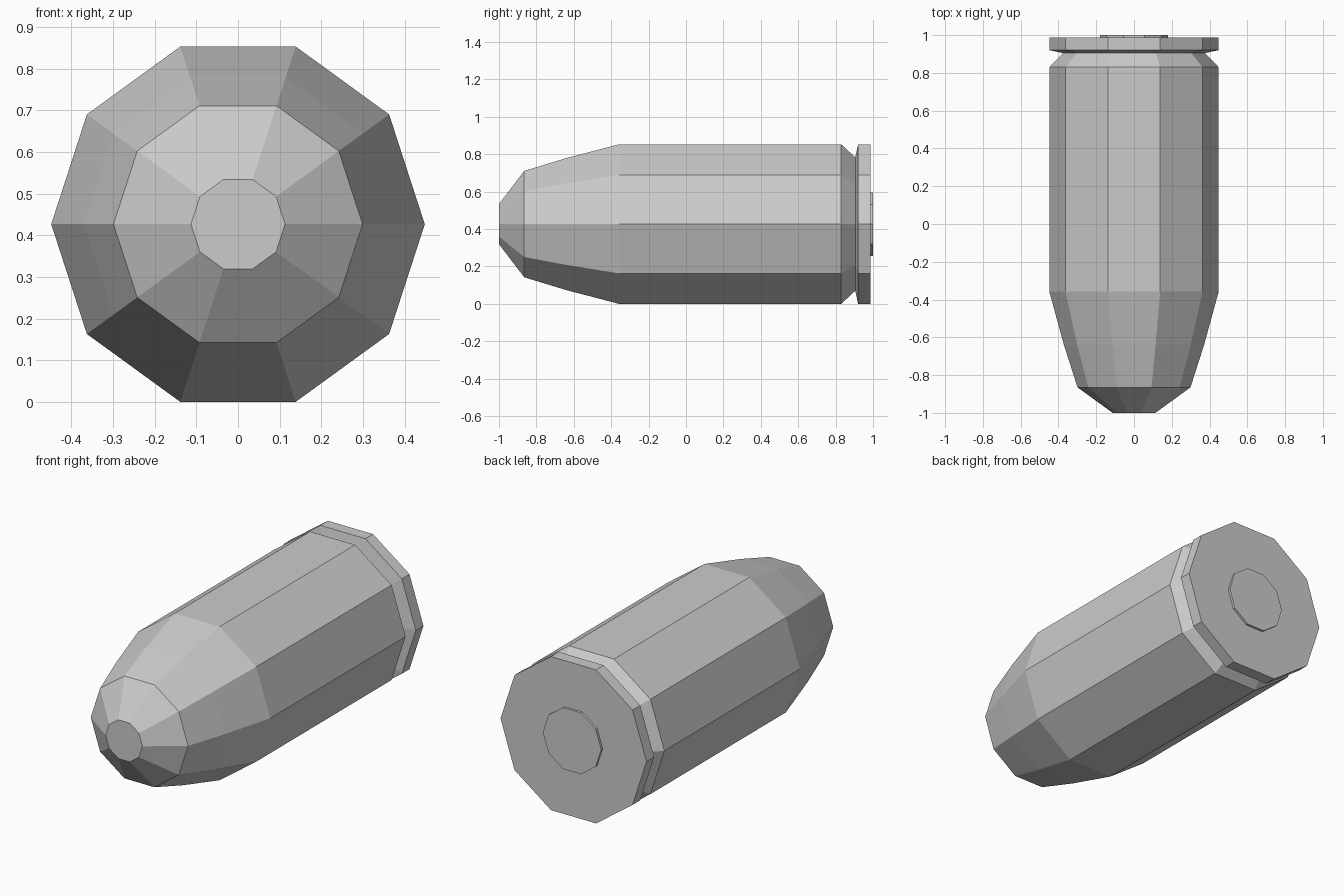
import bpy, bmesh
from math import cos, sin, pi

if "Cube" in bpy.data.objects:
    bpy.data.objects.remove(bpy.data.objects["Cube"])

SIDES = 10
CENTRE_Z = 0.4265


def lathe(name, profile):
    """Flat-sided solid turned around the y axis from (y, radius) points."""
    bm = bmesh.new()
    rings = [[bm.verts.new((r * cos(2 * pi * i / SIDES), y,
                            CENTRE_Z + r * sin(2 * pi * i / SIDES)))
              for i in range(SIDES)] for y, r in profile]
    for a, b in zip(rings, rings[1:]):
        for i in range(SIDES):
            j = (i + 1) % SIDES
            bm.faces.new((a[i], a[j], b[j], b[i]))
    bm.faces.new(rings[0])
    bm.faces.new(rings[-1])
    bmesh.ops.recalc_face_normals(bm, faces=bm.faces)
    mesh = bpy.data.meshes.new(name)
    bm.to_mesh(mesh)
    bm.free()
    obj = bpy.data.objects.new(name, mesh)
    bpy.context.collection.objects.link(obj)
    return obj


# Tapered nose, straight case, extraction groove and rim
lathe("cartridge_body", [
    (-1.0, 0.113), (-0.865, 0.299), (-0.64, 0.371), (-0.358, 0.4484),
    (0.83, 0.4484), (0.905, 0.375), (0.92, 0.4484), (0.987, 0.4484)])

# Slightly raised primer disc on the base
lathe("primer", [(0.975, 0.179), (1.0, 0.179)])
